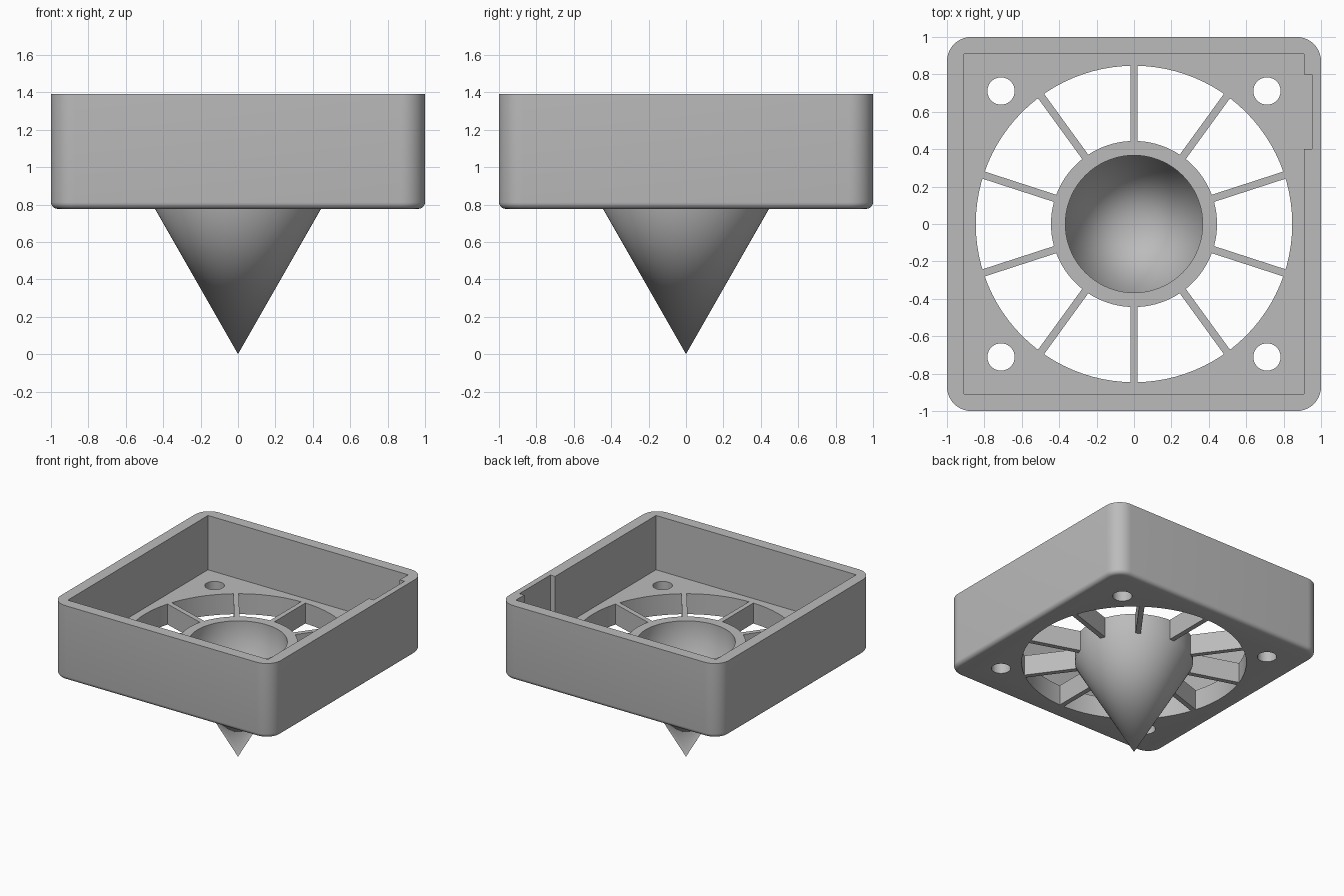
import bpy, bmesh, math
from mathutils import Matrix, Vector

if "Cube" in bpy.data.objects:
    bpy.data.objects.remove(bpy.data.objects["Cube"], do_unlink=True)

BOTTOM, FLOOR, TOP = 0.777, 0.945, 1.391
HUB_R, BORE_R, VENT_R = 0.444, 0.367, 0.846

grey = bpy.data.materials.new("grey plastic")
grey.use_nodes = True
COLOR = (0.5, 0.5, 0.5, 1)
grey.diffuse_color = COLOR
grey.node_tree.nodes["Principled BSDF"].inputs["Base Color"].default_value = COLOR


def make(name, bm):
    bmesh.ops.recalc_face_normals(bm, faces=bm.faces)
    mesh = bpy.data.meshes.new(name)
    bm.to_mesh(mesh)
    bm.free()
    mesh.materials.append(grey)
    obj = bpy.data.objects.new(name, mesh)
    bpy.context.collection.objects.link(obj)
    return obj


def box(lo, hi):
    bm = bmesh.new()
    lo, hi = Vector(lo), Vector(hi)
    bmesh.ops.create_cube(bm, size=1, matrix=Matrix.Translation((lo + hi) / 2)
                          @ Matrix.Diagonal((*(hi - lo), 1)))
    return bm


def cylinder(x, y, radius, segments):
    bm = bmesh.new()
    bmesh.ops.create_cone(bm, cap_ends=True, segments=segments, radius1=radius,
                          radius2=radius, depth=1,
                          matrix=Matrix.Translation((x, y, BOTTOM)))
    return bm


def activate(obj):
    bpy.ops.object.select_all(action="DESELECT")
    obj.select_set(True)
    bpy.context.view_layer.objects.active = obj


def cut(obj, bm):
    cutter = make("cutter", bm)
    cutter.hide_render = True
    mod = obj.modifiers.new("cut", "BOOLEAN")
    mod.operation, mod.solver, mod.object = "DIFFERENCE", "EXACT", cutter
    activate(obj)
    bpy.ops.object.modifier_apply(modifier=mod.name)
    bpy.data.objects.remove(cutter, do_unlink=True)


def smooth(obj):
    activate(obj)
    bpy.ops.object.shade_smooth_by_angle(angle=math.radians(30))


# Housing: block with rounded corners and a softened bottom edge
bm = box((-1, -1, BOTTOM), (1, 1, TOP))
upright = [e for e in bm.edges if abs(e.verts[0].co.z - e.verts[1].co.z) > 0.1]
bmesh.ops.bevel(bm, geom=upright, offset=0.13, segments=10, profile=0.5, affect="EDGES")
rim = [e for e in bm.edges if all(v.co.z < BOTTOM + 0.01 for v in e.verts)]
bmesh.ops.bevel(bm, geom=rim, offset=0.035, segments=5, profile=0.5, affect="EDGES")
housing = make("housing", bm)

# Square pocket, cable notch, round vent and screw holes
cut(housing, box((-0.91, -0.91, FLOOR), (0.91, 0.91, 2)))
cut(housing, box((0.8, 0.4, FLOOR), (0.953, 0.8, 2)))
cut(housing, cylinder(0, 0, VENT_R, 96))
for x in (-0.711, 0.711):
    for y in (-0.711, 0.711):
        cut(housing, cylinder(x, y, 0.073, 32))
smooth(housing)

# Hub: hollow ring ending in a pointed cone
profile = [(0, 0), (HUB_R, BOTTOM), (HUB_R, FLOOR), (BORE_R, FLOOR),
           (BORE_R, BOTTOM), (0, 0.135)]
bm = bmesh.new()
verts = [bm.verts.new((r, 0, z)) for r, z in profile]
edges = [bm.edges.new(pair) for pair in zip(verts, verts[1:])]
bmesh.ops.spin(bm, geom=verts + edges, cent=(0, 0, 0), axis=(0, 0, 1),
               angle=math.tau, steps=96)
bmesh.ops.remove_doubles(bm, verts=bm.verts, dist=0.0005)
smooth(make("hub_cone", bm))

# Ten spokes joining the hub to the housing
for i in range(10):
    bm = box((HUB_R - 0.003, -0.02, BOTTOM), (VENT_R + 0.001, 0.02, FLOOR))
    bm.transform(Matrix.Rotation(math.radians(90 + 36 * i), 4, "Z"))
    make(f"spoke_{i + 1}", bm)
